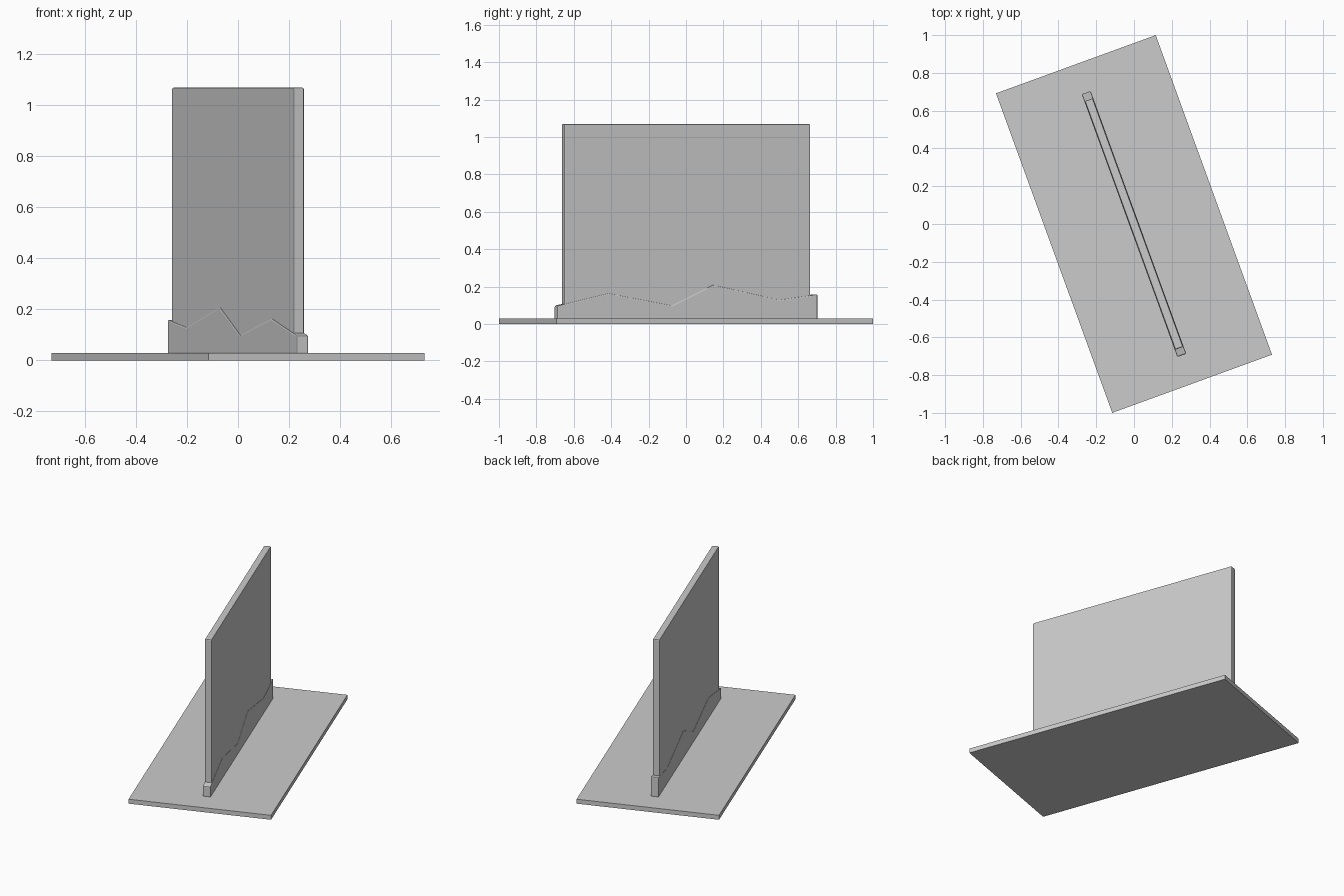
import bpy, bmesh, math

cube = bpy.data.objects.get("Cube")
if cube:
    bpy.data.objects.remove(cube, do_unlink=True)

TURN = math.radians(20)

grey = bpy.data.materials.new("plain grey")
grey.use_nodes = True
colour = (0.6, 0.6, 0.6, 1)
grey.diffuse_color = colour
grey.node_tree.nodes["Principled BSDF"].inputs["Base Color"].default_value = colour


def slab(name, profile, half_thickness, bevel=0.0):
    """Extrude a (length, height) outline across its thickness, then turn it."""
    bm = bmesh.new()
    face = bm.faces.new([bm.verts.new((-half_thickness, s, z)) for s, z in profile])
    moved = bmesh.ops.extrude_face_region(bm, geom=[face])["geom"]
    bmesh.ops.translate(bm, vec=(2 * half_thickness, 0, 0),
                        verts=[v for v in moved if isinstance(v, bmesh.types.BMVert)])
    bmesh.ops.recalc_face_normals(bm, faces=bm.faces)
    mesh = bpy.data.meshes.new(name)
    bm.to_mesh(mesh)
    bm.free()
    obj = bpy.data.objects.new(name, mesh)
    bpy.context.collection.objects.link(obj)
    obj.rotation_euler.z = TURN
    mesh.materials.append(grey)
    if bevel:
        mod = obj.modifiers.new("soft edges", 'BEVEL')
        mod.width = bevel
        mod.segments = 2
        mod.limit_method = 'ANGLE'
        mod.angle_limit = math.radians(50)
    return obj


def box_outline(half_length, bottom, top):
    return [(-half_length, bottom), (half_length, bottom),
            (half_length, top), (-half_length, top)]


# Flat ground slab
slab("base_slab", box_outline(0.9, 0, 0.03), 0.45)

# Upright panel
slab("wall_panel", box_outline(0.70, 0.025, 1.07), 0.022, 0.006)

# Jagged skirting wrapped round the foot of the panel
crest = [(0.74, 0.16), (0.525, 0.13), (0.145, 0.21),
         (-0.09, 0.10), (-0.45, 0.165), (-0.74, 0.098)]
slab("jagged_skirting", [(-0.74, 0.025), (0.74, 0.025)] + crest, 0.025, 0.006)
